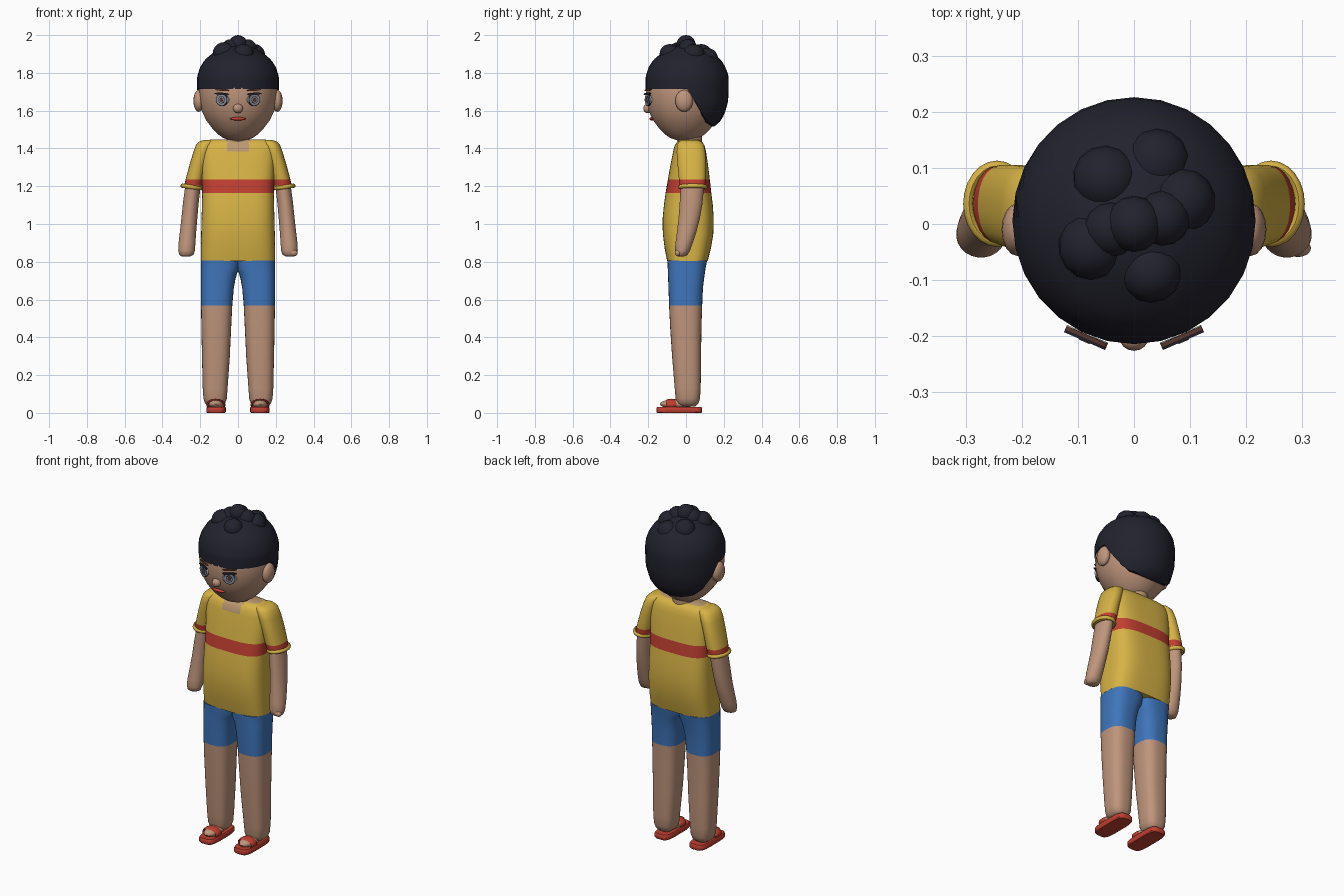
import bpy, bmesh, math
from mathutils import Matrix

if "Cube" in bpy.data.objects:
    bpy.data.objects.remove(bpy.data.objects["Cube"])

COLORS = {
    "skin": (0.52, 0.30, 0.20), "neck_skin": (0.50, 0.32, 0.17),
    "shirt_yellow": (0.68, 0.45, 0.06), "red": (0.53, 0.05, 0.03),
    "shorts_blue": (0.05, 0.18, 0.50), "hair_black": (0.016, 0.016, 0.027),
    "iris_grey": (0.24, 0.25, 0.30), "brown": (0.10, 0.04, 0.03),
    "eye_white": (0.65, 0.63, 0.62),
}
MATS = {}
for key, rgb in COLORS.items():
    MATS[key] = bpy.data.materials.new(key)
    MATS[key].diffuse_color = (*rgb, 1)


def finish(bm, name, mats, rule=None, angle=50):
    """Turn a bmesh into a shaded object; rule picks a material per face."""
    bmesh.ops.recalc_face_normals(bm, faces=bm.faces)
    if rule:
        for f in bm.faces:
            f.material_index = rule(f.calc_center_median())
    me = bpy.data.meshes.new(name)
    bm.to_mesh(me)
    bm.free()
    for m in mats:
        me.materials.append(MATS[m])
    ob = bpy.data.objects.new(name, me)
    bpy.context.collection.objects.link(ob)
    bpy.ops.object.select_all(action='DESELECT')
    ob.select_set(True)
    bpy.context.view_layer.objects.active = ob
    bpy.ops.object.shade_smooth_by_angle(angle=math.radians(angle))
    return ob


def skin_rings(bm, rings):
    """Bridge closed rings of points and cap both ends."""
    vs = [[bm.verts.new(p) for p in r] for r in rings]
    n = len(vs[0])
    for a, b in zip(vs, vs[1:]):
        for i in range(n):
            j = (i + 1) % n
            bm.faces.new((a[i], a[j], b[j], b[i]))
    bm.faces.new(vs[0])
    bm.faces.new(vs[-1])


def loft(name, secs, mats, n=24, power=2.0, side=1, rule=None, angle=50):
    """Sections are (z, x0, x1, y0, y1); outline is a superellipse."""
    def pt(s, i):
        t = 2 * math.pi * (i + 0.5) / n
        c, d = math.cos(t), math.sin(t)
        c = math.copysign(abs(c) ** (2 / power), c)
        d = math.copysign(abs(d) ** (2 / power), d)
        z, x0, x1, y0, y1 = s
        return (side * ((x0 + x1) / 2 + c * (x1 - x0) / 2), (y0 + y1) / 2 + d * (y1 - y0) / 2, z)
    bm = bmesh.new()
    skin_rings(bm, [[pt(s, i) for i in range(n)] for s in secs])
    return finish(bm, name, mats, rule, angle)


def ball(name, loc, size, mat, rot=0, seg=16):
    bm = bmesh.new()
    m = Matrix.Translation(loc) @ Matrix.Rotation(rot, 4, 'Y') @ Matrix.Diagonal((*size, 1))
    bmesh.ops.create_uvsphere(bm, u_segments=seg, v_segments=10, radius=1, matrix=m)
    return finish(bm, name, [mat])


def face_plate(name, x, z, rx, rz, dist, mat, tilt=0):
    """Thin elliptical plate lying on the face, turned to follow its curve."""
    a = math.asin(x / 0.213)
    bm = bmesh.new()
    m = (Matrix.Translation((math.sin(a) * dist, -0.006 - math.cos(a) * dist, z))
         @ Matrix.Rotation(a, 4, 'Z') @ Matrix.Rotation(tilt, 4, 'Y')
         @ Matrix.Diagonal((rx, 1, rz, 1)) @ Matrix.Rotation(math.pi / 2, 4, 'X'))
    bmesh.ops.create_cone(bm, cap_ends=True, segments=20, radius1=1, radius2=1, depth=0.008, matrix=m)
    return finish(bm, name, [mat])


def torus(name, loc, radii, tube, mat, m_rot, n=24, k=8):
    """Elliptical ring; tube is (radial, axial) thickness."""
    bm = bmesh.new()
    v = []
    for i in range(n):
        a = 2 * math.pi * i / n
        row = []
        for j in range(k):
            b = 2 * math.pi * j / k
            d = tube[0] * math.cos(b)
            row.append(bm.verts.new(((radii[0] + d) * math.cos(a), (radii[1] + d) * math.sin(a), tube[1] * math.sin(b))))
        v.append(row)
    for i in range(n):
        for j in range(k):
            p, q = (i + 1) % n, (j + 1) % k
            bm.faces.new((v[i][j], v[p][j], v[p][q], v[i][q]))
    bmesh.ops.transform(bm, matrix=Matrix.Translation(loc) @ m_rot, verts=bm.verts)
    return finish(bm, name, [mat])


def interp(pts, t):
    if t <= pts[0][0]:
        return pts[0][1]
    for (a, p), (b, q) in zip(pts, pts[1:]):
        if t <= b:
            return p + (q - p) * (t - a) / (b - a)
    return pts[-1][1]


# Shirt body with chest stripe and open neckline
def shirt_rule(c):
    if 1.165 < c.z < 1.235:
        return 1
    return 2 if c.z > 1.385 and abs(c.x) < 0.064 and c.y < 0.02 else 0


loft("shirt", [(0.805, -.197, .197, -.10, .115), (0.87, -.196, .196, -.113, .132),
               (0.95, -.195, .195, -.123, .145), (1.03, -.193, .193, -.124, .147),
               (1.10, -.191, .191, -.117, .142), (1.165, -.190, .190, -.108, .134),
               (1.235, -.191, .191, -.096, .126), (1.31, -.194, .194, -.083, .117),
               (1.385, -.197, .197, -.068, .106), (1.415, -.195, .195, -.06, .098),
               (1.437, -.18, .18, -.046, .085), (1.448, -.14, .14, -.028, .066)],
     ["shirt_yellow", "red", "neck_skin"], n=64, power=3.2, rule=shirt_rule)
loft("neck", [(1.36, -.062, .062, -.045, .085), (1.48, -.062, .062, -.045, .085)], ["neck_skin"])

for s, tag in ((1, "right"), (-1, "left")):
    # Sleeve, cuff and arm
    loft("sleeve_" + tag, [(1.19, .190, .288, -.032, .102), (1.203, .189, .286, -.034, .104),
                           (1.235, .180, .278, -.038, .106), (1.31, .165, .258, -.045, .106),
                           (1.38, .145, .237, -.05, .103), (1.42, .13, .222, -.048, .095),
                           (1.438, .12, .203, -.036, .08), (1.444, .12, .18, -.02, .06)],
         ["shirt_yellow", "red"], power=2.3, side=s, rule=lambda c: int(1.203 < c.z < 1.235))
    torus("cuff_" + tag, (s * .244, .036, 1.196), (.052, .068), (.009, .011), "shirt_yellow",
          Matrix.Rotation(-s * 0.13, 4, 'Y'))
    loft("arm_" + tag, [(0.829, .252, .298, -.045, -.008), (0.836, .236, .311, -.056, .008),
                        (0.86, .228, .317, -.06, .022), (0.90, .225, .315, -.056, .036),
                        (0.96, .221, .308, -.048, .056), (1.03, .215, .300, -.040, .074),
                        (1.11, .208, .292, -.034, .088), (1.22, .195, .277, -.028, .098)],
         ["skin"], side=s)
    # Leg with shorts
    loft("leg_" + tag, [(0.035, .085, .155, -.03, .05), (0.05, .068, .174, -.048, .066),
                        (0.075, .059, .183, -.055, .074), (0.13, .055, .187, -.06, .078),
                        (0.30, .043, .191, -.074, .08), (0.45, .036, .194, -.084, .082),
                        (0.568, .030, .196, -.09, .086), (0.66, .022, .197, -.093, .09),
                        (0.71, .013, .197, -.095, .096), (0.745, .002, .197, -.096, .101),
                        (0.765, -.01, .197, -.097, .104), (0.807, -.012, .197, -.099, .112)],
         ["skin", "shorts_blue"], n=32, power=2.7, side=s, rule=lambda c: int(c.z > 0.568))
    # Foot and sandal
    ball("foot_" + tag, (s * .117, -.05, .047), (.043, .088, .026), "skin")
    loft("sandal_sole_" + tag, [(0.0, .068, .163, -.153, .082), (0.006, .063, .168, -.157, .086),
                                (0.026, .063, .168, -.157, .086), (0.032, .067, .164, -.153, .082)],
         ["red"], n=28, power=4, side=s, angle=40)
    torus("sandal_strap_" + tag, (s * .117, -.078, .044), (.044, .024), (.007, .028), "red",
          Matrix.Rotation(math.pi / 2, 4, 'X'))
    # Ear
    ball("ear_" + tag, (s * .208, -.01, 1.652), (.028, .047, .058), "skin")
    # Eye layers, lash and brow
    x = s * .085
    face_plate("eye_white_" + tag, x, 1.658, .040, .026, .211, "eye_white")
    face_plate("eye_rim_" + tag, x, 1.658, .034, .034, .2125, "hair_black")
    face_plate("iris_" + tag, x, 1.658, .030, .030, .214, "iris_grey")
    face_plate("iris_ring_" + tag, x, 1.658, .018, .020, .2155, "hair_black")
    face_plate("iris_inner_" + tag, x, 1.658, .015, .017, .217, "iris_grey")
    face_plate("pupil_" + tag, x, 1.658, .010, .012, .2185, "brown")
    face_plate("lash_" + tag, x, 1.689, .040, .006, .217, "hair_black", -s * .06)
    face_plate("brow_" + tag, x, 1.710, .040, .006, .213, "brown", -s * .08)

# Thumb
ball("thumb", (.292, -.043, .848), (.024, .016, .018), "skin", 0.3)

# Head, nose and mouth
HEAD = [(1.443, .04), (1.455, .078), (1.475, .106), (1.505, .136), (1.55, .170), (1.60, .193),
        (1.66, .205), (1.72, .207), (1.78, .195), (1.85, .14)]
loft("head", [(z, -r, r, -r - .006, r - .006) for z, r in HEAD], ["skin"], n=32)
ball("nose", (0, -.202, 1.612), (.026, .024, .025), "skin")
ball("mouth", (0, -.181, 1.557), (.042, .013, .009), "red")

# Hair cap: hairline is high over the face and drops behind the ears
PROFILE = [(1.51, .135), (1.53, .166), (1.58, .198), (1.65, .217), (1.72, .220), (1.78, .220),
           (1.83, .204), (1.87, .178), (1.905, .135), (1.935, .085), (1.95, .02)]
HAIRLINE = [(0.0, 1.715), (0.15, 1.67), (0.32, 1.60), (0.6, 1.54), (1.0, 1.515)]
N, ROWS = 28, 16
rings = []
for k in range(-1, ROWS + 1):
    ring = []
    for i in range(N):
        a = 2 * math.pi * i / N
        z0 = interp(HAIRLINE, math.sin(a))
        z = z0 + (1.95 - z0) * max(k, 0) / ROWS
        r = interp(PROFILE, z) * (0.85 if k < 0 else 1)
        ring.append((r * math.cos(a) * 0.985, r * math.sin(a) + .006, z))
    rings.append(ring)
bm = bmesh.new()
skin_rings(bm, rings)
finish(bm, "hair_cap", ["hair_black"])

# Tufts on the crown
TUFTS = [(0, 0, 1.952, .05), (-.075, -.04, 1.905, .06), (.085, .04, 1.895, .06), (.03, -.085, 1.90, .055),
         (-.05, .08, 1.895, .06), (.05, .01, 1.93, .05), (.04, .11, 1.875, .06), (-.04, -.01, 1.93, .05)]
for i, (x, y, z, r) in enumerate(TUFTS):
    ball("hair_tuft_%d" % i, (x, y, z), (r, r, r * .96), "hair_black", seg=14)

for m in bpy.data.materials:
    if m.users and not m.is_grease_pencil:
        m.use_nodes = True
        m.node_tree.nodes["Principled BSDF"].inputs["Base Color"].default_value = m.diffuse_color
